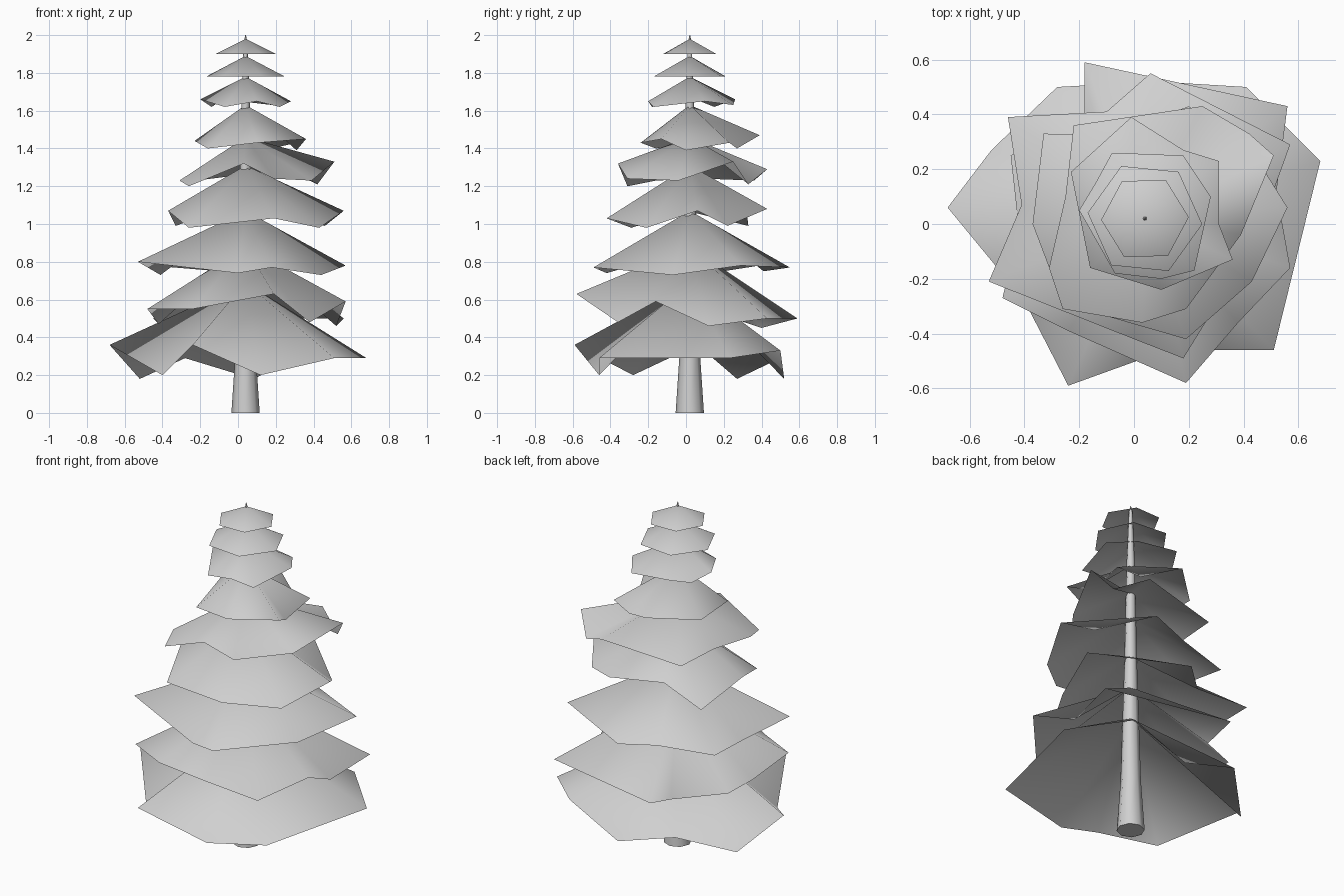
import bpy
import math
from mathutils import Vector

default_cube = bpy.data.objects.get("Cube")
if default_cube:
    bpy.data.objects.remove(default_cube, do_unlink=True)

# One plain grey for the whole tree
grey = bpy.data.materials.new("light_grey")
grey.use_nodes = True
colour = (0.63, 0.63, 0.63, 1.0)
grey.diffuse_color = colour
grey.node_tree.nodes["Principled BSDF"].inputs["Base Color"].default_value = colour

AXIS = Vector((0.04, 0.02))  # the trunk stands slightly off centre


def make_object(name, verts, faces, angle):
    """Mesh object in the grey material, smooth with sharp edges kept."""
    mesh = bpy.data.meshes.new(name)
    mesh.from_pydata(verts, [], faces)
    mesh.materials.append(grey)
    obj = bpy.data.objects.new(name, mesh)
    bpy.context.collection.objects.link(obj)
    bpy.ops.object.select_all(action="DESELECT")
    obj.select_set(True)
    bpy.context.view_layer.objects.active = obj
    bpy.ops.object.shade_smooth_by_angle(angle=math.radians(angle))
    return obj


def angle_about_axis(point):
    return math.atan2(point[1] - AXIS.y, point[0] - AXIS.x)


def add_tier(name, apex_z, rim):
    """Open folded cone: the rim corners are ordered around the trunk."""
    rim = sorted(rim, key=angle_about_axis)
    count = len(rim)
    verts = [(AXIS.x, AXIS.y, apex_z)] + rim
    faces = [(0, i + 1, (i + 1) % count + 1) for i in range(count)]
    return make_object(name, verts, faces, 120)


def ring(radius, z, sides, turn=0.0):
    """Regular polygon of points around the trunk axis."""
    steps = [math.tau * i / sides + turn for i in range(sides)]
    return [(AXIS.x + radius * math.cos(a), AXIS.y + radius * math.sin(a), z)
            for a in steps]


def add_trunk(name, profile, sides):
    """Tapered trunk lofted through a few rings, with a closed base and tip."""
    verts, faces = [], [tuple(reversed(range(sides)))]
    for radius, z in profile:
        verts += ring(radius, z, sides)
    for level in range(len(profile) - 1):
        low, high = level * sides, (level + 1) * sides
        for i in range(sides):
            j = (i + 1) % sides
            faces.append((low + i, low + j, high + j, high + i))
    top = (len(profile) - 1) * sides
    faces.append(tuple(range(top, top + sides)))
    return make_object(name, verts, faces, 50)


# Trunk, reaching through every tier to a small spike
add_trunk("trunk", [(0.075, 0), (0.055, 0.3), (0.035, 1), (0.022, 1.65),
                    (0.01, 1.96), (0.002, 2)], 8)

# Lower branch tiers, wide and strongly folded
add_tier("bottom_tier", 0.69, [
    (0.68, 0.23, 0.29), (0.41, 0.5, 0.33), (0.08, 0.52, 0.18),
    (-0.28, 0.5, 0.29), (-0.52, 0.27, 0.18), (-0.68, 0.06, 0.36),
    (-0.4, -0.28, 0.2), (-0.24, -0.59, 0.36), (0.12, -0.46, 0.2),
    (0.51, -0.46, 0.29)])

add_tier("second_tier", 0.88, [
    (0.57, -0.16, 0.59), (0.52, 0.12, 0.46), (0.56, 0.43, 0.5),
    (-0.18, 0.59, 0.5), (-0.18, 0.4, 0.45), (-0.45, 0.25, 0.5),
    (-0.42, -0.02, 0.47), (-0.48, -0.27, 0.55), (-0.24, -0.39, 0.55),
    (0.19, -0.58, 0.63), (0.38, -0.36, 0.48)])

add_tier("third_tier", 1.07, [
    (0.57, 0.29, 0.78), (0.06, 0.55, 0.77), (-0.1, 0.41, 0.75),
    (-0.46, 0.39, 0.78), (-0.41, 0.07, 0.73), (-0.53, -0.21, 0.8),
    (0, -0.42, 0.74), (0.18, -0.49, 0.77), (0.44, -0.07, 0.73)])

# Middle tiers
add_tier("fourth_tier", 1.31, [
    (0.56, 0.06, 1.07), (0.46, 0.22, 0.99), (0.2, 0.43, 1.08),
    (-0.08, 0.32, 1.08), (-0.33, 0.33, 0.99), (-0.37, 0, 1.07),
    (-0.26, -0.29, 0.98), (0.19, -0.42, 1.03), (0.43, -0.21, 0.98)])

add_tier("fifth_tier", 1.46, [
    (0.51, 0.25, 1.33), (0.42, 0.33, 1.21), (0.25, 0.43, 1.29),
    (-0.22, 0.36, 1.23), (-0.25, 0.1, 1.24), (-0.31, -0.16, 1.23),
    (-0.26, -0.31, 1.2), (0.03, -0.36, 1.32), (0.19, -0.31, 1.24),
    (0.39, -0.04, 1.23)])

add_tier("sixth_tier", 1.63, [
    (0.36, -0.13, 1.45), (0.31, 0, 1.39), (0.31, 0.23, 1.43),
    (0.18, 0.27, 1.4), (-0.01, 0.39, 1.47), (-0.23, 0.19, 1.44),
    (-0.16, -0.16, 1.4), (0.1, -0.24, 1.43)])

# Upper tiers, ending in two plain hexagonal cones
add_tier("seventh_tier", 1.78, [
    (0.28, 0.1, 1.65), (0.18, 0.25, 1.63), (-0.08, 0.26, 1.66),
    (-0.14, 0.15, 1.62), (-0.2, 0.05, 1.66), (-0.07, -0.18, 1.62),
    (0.1, -0.2, 1.65), (0.22, -0.17, 1.62)])

for name, apex_z, rim_z, radius, turn in (("eighth_tier", 1.89, 1.78, 0.21, -0.1),
                                          ("top_tier", 1.98, 1.9, 0.16, 0.03)):
    add_tier(name, apex_z, ring(radius, rim_z, 6, turn))
